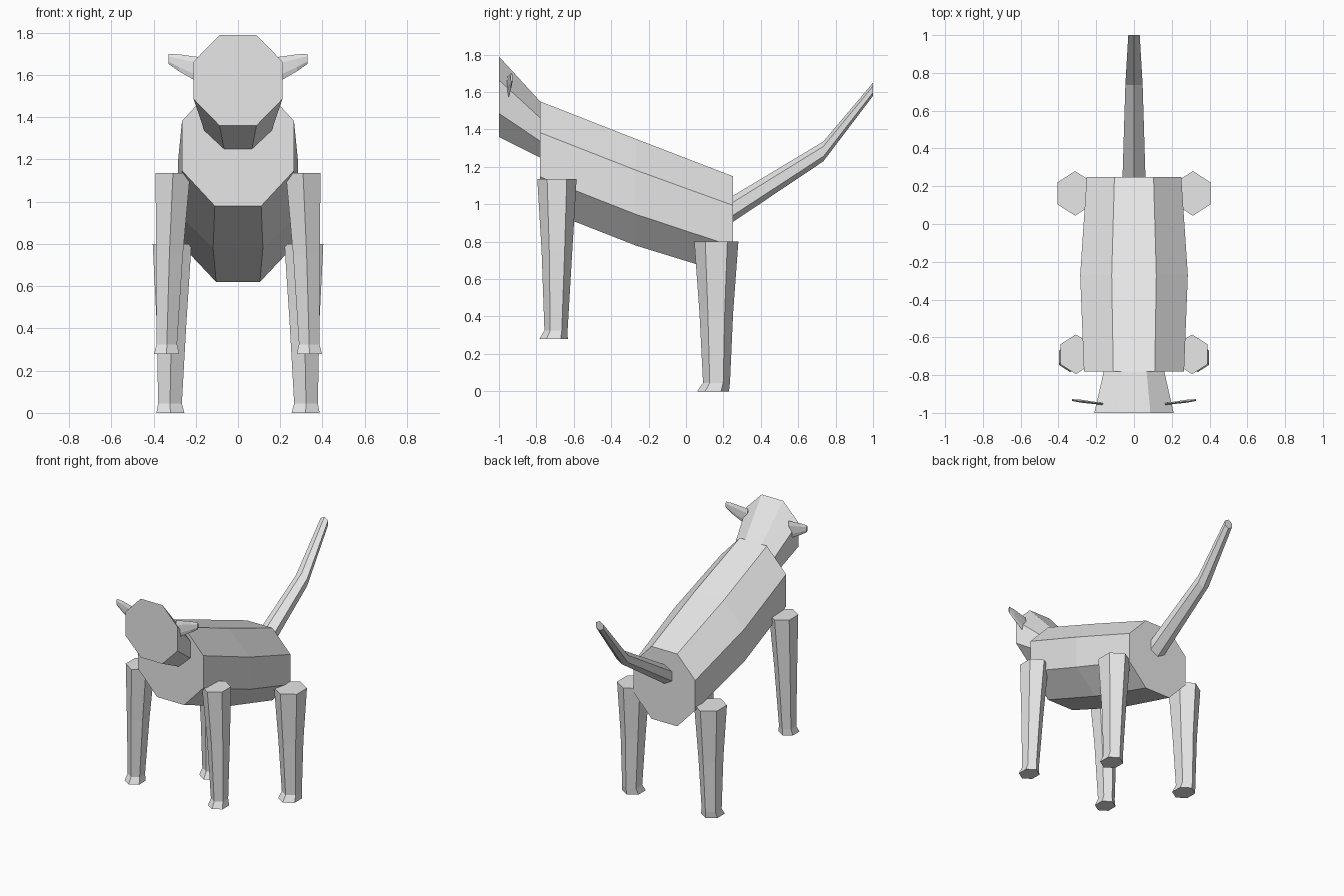
import bpy, bmesh, math
from mathutils import Vector

cube = bpy.data.objects.get("Cube")
if cube:
    bpy.data.objects.remove(cube, do_unlink=True)

grey = bpy.data.materials.new("plain_grey")
grey.use_nodes = True
grey.diffuse_color = (0.8, 0.8, 0.8, 1)
grey.node_tree.nodes["Principled BSDF"].inputs["Base Color"].default_value = (0.8, 0.8, 0.8, 1)

X, Y, Z = Vector((1, 0, 0)), Vector((0, 1, 0)), Vector((0, 0, 1))


def loft(name, sides, phase, u, v, rings):
    """Bridge flat polygon rings, each (centre, radius along u, radius along v)."""
    bm = bmesh.new()
    loops = []
    for centre, ru, rv in rings:
        angles = [phase + math.tau * i / sides for i in range(sides)]
        loops.append([bm.verts.new(Vector(centre) + u * ru * math.cos(a) + v * rv * math.sin(a))
                      for a in angles])
    for a, b in zip(loops, loops[1:]):
        for i in range(sides):
            j = (i + 1) % sides
            bm.faces.new((a[i], a[j], b[j], b[i]))
    bm.faces.new(loops[0])
    bm.faces.new(loops[-1])
    bmesh.ops.recalc_face_normals(bm, faces=bm.faces)
    mesh = bpy.data.meshes.new(name)
    bm.to_mesh(mesh)
    bm.free()
    mesh.materials.append(grey)
    obj = bpy.data.objects.new(name, mesh)
    bpy.context.collection.objects.link(obj)
    return obj


def octagon_loft(name, rings):
    """Flat-topped octagons along y: (y, centre z, half width, half height)."""
    k = 1 / math.cos(math.pi / 8)
    loft(name, 8, math.pi / 8, X, Z,
         [((0, y, z), w * k, h * k) for y, z, w, h in rings])


# Body and head
octagon_loft("body", [(-0.78, 1.265, 0.265, 0.285),
                      (-0.27, 1.065, 0.285, 0.285),
                      (0.25, 0.885, 0.25, 0.265)])
octagon_loft("head", [(-1.0, 1.575, 0.21, 0.215),
                      (-0.78, 1.40, 0.16, 0.15)])

# Tail
loft("tail", 6, math.pi / 2, X, Z,
     [((0, 0.25, 0.975), 0.07, 0.07),
      ((0, 0.735, 1.283), 0.053, 0.053),
      ((0, 1.0, 1.615), 0.035, 0.035)])

# Legs as (x, y, z, radius) from top to foot
front_leg = [(0.308, -0.69, 1.135, 0.105), (0.325, -0.69, 0.75, 0.082),
             (0.337, -0.695, 0.325, 0.062), (0.338, -0.708, 0.28, 0.076)]
rear_leg = [(0.312, 0.162, 0.8, 0.118), (0.315, 0.162, 0.42, 0.09),
            (0.322, 0.163, 0.045, 0.072), (0.32, 0.145, 0.0, 0.085)]
for side, s in (("left", 1), ("right", -1)):
    for part, path in (("front_leg", front_leg), ("rear_leg", rear_leg)):
        loft(side + "_" + part, 6, math.pi / 2, X, Y,
             [((s * x, y, z), r * 0.9, r) for x, y, z, r in path])
    # Thin, tapered ears
    loft(side + "_ear", 6, math.pi / 2, Y, Z,
         [((s * 0.165, -0.953, 1.617), 0.006, 0.065),
          ((s * 0.28, -0.938, 1.658), 0.009, 0.04),
          ((s * 0.328, -0.932, 1.676), 0.006, 0.024)])
